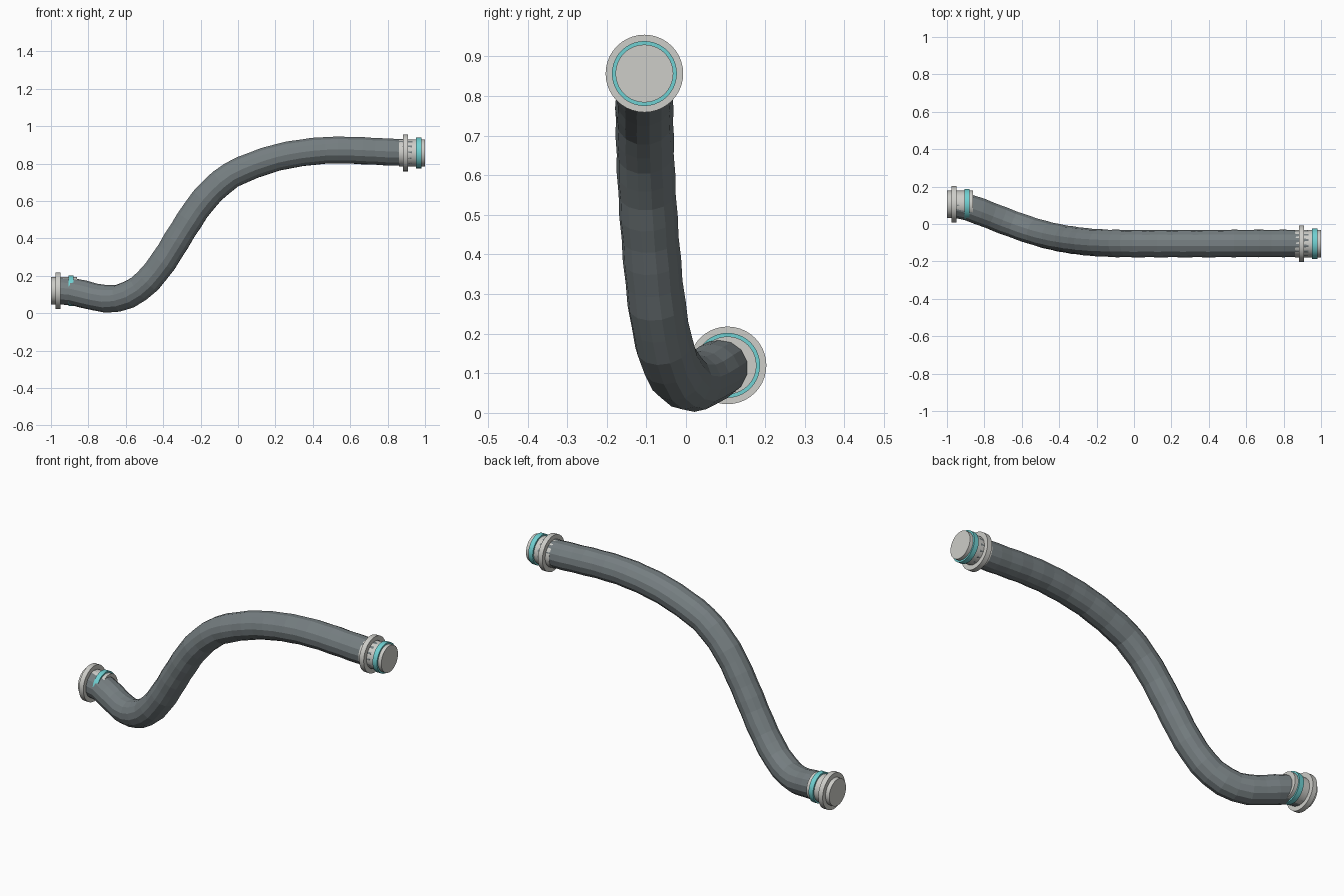
import bpy, bmesh, math
from mathutils import Vector, Matrix

cube = bpy.data.objects.get("Cube")
if cube:
    bpy.data.objects.remove(cube, do_unlink=True)


def material(name, rgb):
    mat = bpy.data.materials.new(name)
    mat.use_nodes = True
    mat.diffuse_color = (*rgb, 1)
    mat.node_tree.nodes["Principled BSDF"].inputs["Base Color"].default_value = (*rgb, 1)
    return mat


hose_grey = material("hose grey", (0.18, 0.21, 0.22))
fitting_grey = material("fitting light grey", (0.61, 0.61, 0.58))
ring_teal = material("ring teal", (0.16, 0.63, 0.64))


def finish(bm, name, mat, smooth):
    bmesh.ops.recalc_face_normals(bm, faces=bm.faces)
    mesh = bpy.data.meshes.new(name)
    bm.to_mesh(mesh)
    bm.free()
    mesh.materials.append(mat)
    obj = bpy.data.objects.new(name, mesh)
    bpy.context.collection.objects.link(obj)
    bpy.ops.object.select_all(action="DESELECT")
    obj.select_set(True)
    bpy.context.view_layer.objects.active = obj
    if smooth:
        bpy.ops.object.shade_smooth_by_angle(angle=math.radians(30))
    return obj


def disc(name, centre, start, end, radius, mat):
    """Closed cylinder along x, between two offsets from the centre."""
    bm = bmesh.new()
    place = (Matrix.Translation(centre + Vector(((start + end) / 2, 0, 0)))
             @ Matrix.Rotation(math.pi / 2, 4, "Y"))
    bmesh.ops.create_cone(bm, cap_ends=True, segments=40, radius1=radius,
                          radius2=radius, depth=end - start, matrix=place)
    return finish(bm, name, mat, True)


# End fittings: collar, flange and teal seal ring
for side, centre in (("right", Vector((-0.93, 0.105, 0.12))),
                     ("left", Vector((0.93, -0.105, 0.857)))):
    disc(side + "_collar", centre, -0.07, 0.07, 0.073, fitting_grey)
    disc(side + "_flange", centre, -0.047, -0.02, 0.098, fitting_grey)
    disc(side + "_seal_ring", centre, 0.023, 0.05, 0.082, ring_teal)

# Hose centreline
path = [Vector(p) for p in (
    (-0.95, 0.104, 0.12), (-0.87, 0.084, 0.113), (-0.78, 0.05, 0.09),
    (-0.69, 0.015, 0.076), (-0.6, -0.018, 0.092), (-0.5, -0.05, 0.155),
    (-0.4, -0.074, 0.275), (-0.3, -0.09, 0.435), (-0.2, -0.1, 0.585),
    (-0.1, -0.104, 0.69), (0, -0.105, 0.757), (0.2, -0.105, 0.83),
    (0.4, -0.105, 0.865), (0.57, -0.104, 0.872), (0.78, -0.104, 0.863),
    (0.93, -0.105, 0.857))]


def smooth_path(points, fine=12):
    ends = [2 * points[0] - points[1]] + points + [2 * points[-1] - points[-2]]
    out = []
    for a, b, c, d in zip(ends, ends[1:], ends[2:], ends[3:]):
        for i in range(fine):
            t = i / fine
            out.append(b + (c - a) * t / 2 + (a - 2.5 * b + 2 * c - d / 2) * t * t
                       + (1.5 * (b - c) + (d - a) / 2) * t ** 3)
    return out + [points[-1]]


def even_samples(points, count):
    lengths = [0]
    for a, b in zip(points, points[1:]):
        lengths.append(lengths[-1] + (b - a).length)
    out, j = [], 0
    for i in range(count):
        goal = lengths[-1] * i / (count - 1)
        while j < len(points) - 2 and lengths[j + 1] < goal:
            j += 1
        t = (goal - lengths[j]) / (lengths[j + 1] - lengths[j])
        out.append(points[j].lerp(points[j + 1], t))
    return out


# Faceted hose swept along the centreline, with slightly uneven rings
SIDES = 14
centres = even_samples(smooth_path(path), 35)
bm = bmesh.new()
rings = []
up = Vector((0, 0, 1))
for i, c in enumerate(centres):
    tangent = (centres[min(i + 1, len(centres) - 1)] - centres[max(i - 1, 0)]).normalized()
    up = (up - tangent * up.dot(tangent)).normalized()
    across = tangent.cross(up)
    radius = 0.073 + 0.001 * (-1) ** i
    rings.append([bm.verts.new(c + radius * (up * math.cos(a) + across * math.sin(a)))
                  for a in (math.tau * k / SIDES for k in range(SIDES))])
for r, s in zip(rings, rings[1:]):
    for k in range(SIDES):
        n = (k + 1) % SIDES
        bm.faces.new((r[k], r[n], s[n], s[k]))
bm.faces.new(rings[0])
bm.faces.new(rings[-1])
finish(bm, "hose", hose_grey, False)
